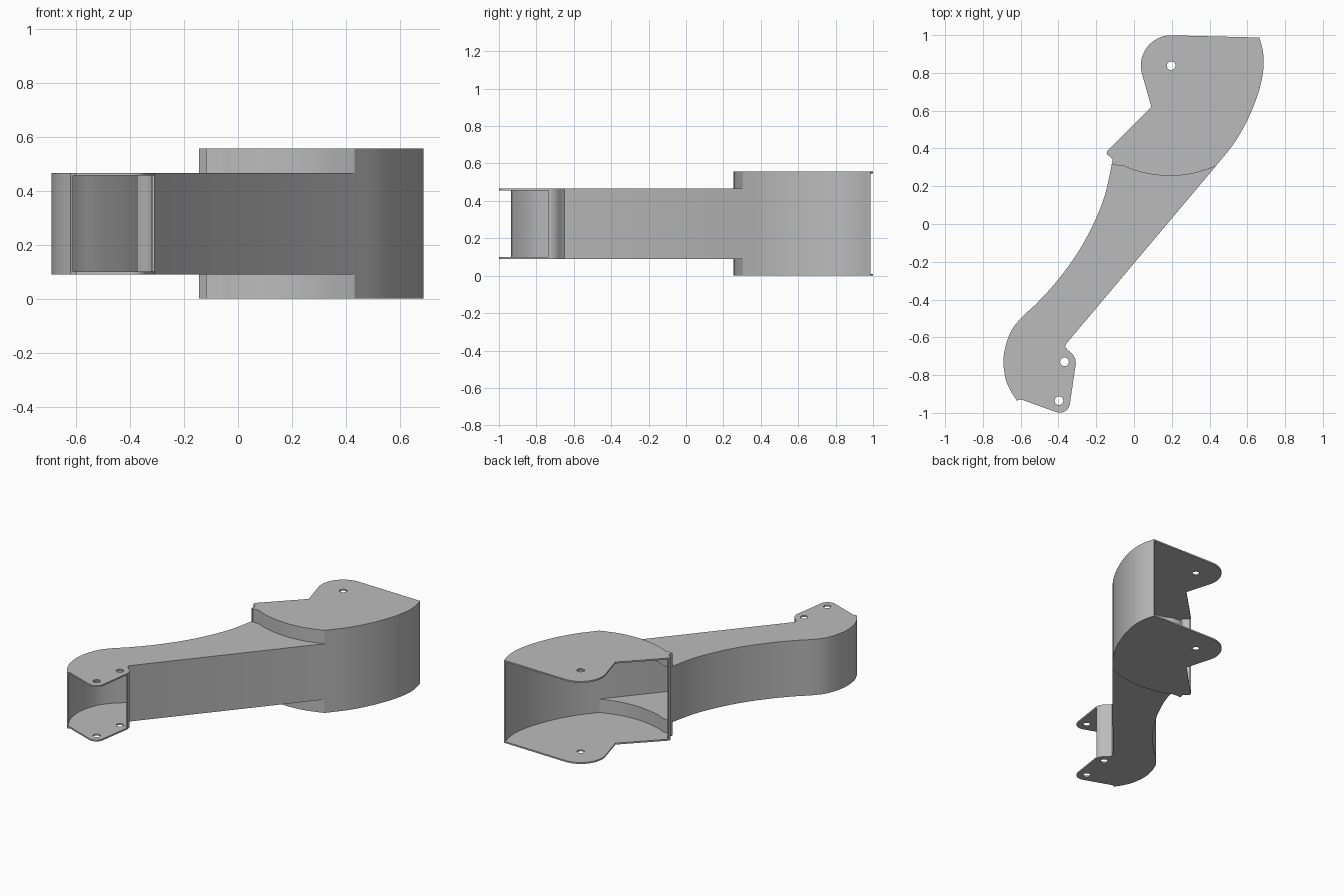
import bpy
import math
from mathutils import Vector

if "Cube" in bpy.data.objects:
    bpy.data.objects.remove(bpy.data.objects["Cube"])

T = 0.010                      # sheet thickness
HEAD = (0.0, 0.556)            # height range of the wide end
ARM = (0.09, 0.466)            # height range of the narrow arm

metal = bpy.data.materials.new("grey metal")
metal.diffuse_color = (0.5, 0.5, 0.5, 1)
metal.use_nodes = True
metal.node_tree.nodes["Principled BSDF"].inputs["Base Color"].default_value = metal.diffuse_color


def spline(points, steps=6):
    """Smooth curve through the given points."""
    p = [Vector(q) for q in points]
    p = [2 * p[0] - p[1]] + p + [2 * p[-1] - p[-2]]
    out = []
    for a, b, c, d in zip(p, p[1:], p[2:], p[3:]):
        for i in range(steps):
            t = i / steps
            out.append(0.5 * (2 * b + (c - a) * t + (2 * a - 5 * b + 4 * c - d) * t**2
                              + (3 * b - a - 3 * c + d) * t**3))
    return [tuple(v) for v in out + [p[-2]]]


def arc(cx, cy, r, a0, a1, n=16):
    return [(cx + r * math.cos(math.radians(a0 + (a1 - a0) * i / n)),
             cy + r * math.sin(math.radians(a0 + (a1 - a0) * i / n))) for i in range(n + 1)]


def slab(name, outline, z0, z1, holes=()):
    """Flat outline with round holes, extruded from z0 to z1."""
    cu = bpy.data.curves.new(name, 'CURVE')
    cu.dimensions, cu.fill_mode, cu.extrude = '2D', 'BOTH', (z1 - z0) / 2
    for loop in [outline] + [arc(x, y, 0.023, 0, 345, 23) for x, y in holes]:
        s = cu.splines.new('POLY')
        s.points.add(len(loop) - 1)
        s.use_cyclic_u = True
        for pt, (x, y) in zip(s.points, loop):
            pt.co = (x, y, 0, 1)
    ob = bpy.data.objects.new(name, cu)
    ob.location.z = (z0 + z1) / 2
    bpy.context.collection.objects.link(ob)
    bpy.ops.object.select_all(action='DESELECT')
    ob.select_set(True)
    bpy.context.view_layer.objects.active = ob
    bpy.ops.object.convert(target='MESH')
    ob = bpy.context.object
    ob.name = name
    ob.data.materials.clear()
    ob.data.materials.append(metal)
    bpy.ops.object.shade_smooth_by_angle(angle=math.radians(30))


def wall(name, path, z0, z1, side):
    """Thin upright sheet along a path; side +1 thickens to the left, -1 to the right."""
    p = [Vector(q) for q in path]
    inner = []
    for i, q in enumerate(p):
        d = (p[min(i + 1, len(p) - 1)] - p[max(i - 1, 0)]).normalized()
        inner.append(tuple(q + Vector((-d.y, d.x)) * T * side))
    slab(name, list(path) + inner[::-1], z0, z1)


# Edge lines shared by plates and walls
head_right = spline([(0.664, 0.987), (0.683, 0.91), (0.685, 0.82), (0.66, 0.70),
                     (0.605, 0.56), (0.53, 0.428), (0.432, 0.305)])
step = [(-0.118, 0.312)] + spline([(-0.06, 0.310), (0.0, 0.285), (0.1, 0.262), (0.2, 0.255),
                                   (0.3, 0.265), (0.38, 0.287), (0.432, 0.305)])
lip = [(-0.14, 0.388), (-0.145, 0.372), (-0.113, 0.342), (-0.118, 0.312)]
arm_left = spline([(-0.118, 0.312), (-0.155, 0.15), (-0.215, 0.0), (-0.30, -0.155),
                   (-0.41, -0.305), (-0.515, -0.42), (-0.60, -0.50), (-0.657, -0.58),
                   (-0.69, -0.70), (-0.682, -0.81), (-0.655, -0.88), (-0.62, -0.935)])
arm_right = [(0.432, 0.305), (-0.358, -0.633), (-0.365, -0.650)] + spline(
    [(-0.350, -0.667), (-0.325, -0.69), (-0.311, -0.715), (-0.308, -0.74)])

# Full plate outlines
head_outline = (head_right + step[::-1][1:] + lip[::-1][1:] + [(0.092, 0.62)]
                + arc(0.197, 0.838, 0.161, 200, 90))
arm_outline = (arm_left + [(-0.60, -0.928)] + arc(-0.393, -0.945, 0.054, 250, 352, 10)
               + arm_right[::-1] + step[::-1][1:-1])

# Paired plates
for label, z in (("lower", HEAD[0]), ("upper", HEAD[1] - T)):
    slab(label + "_head_plate", head_outline, z, z + T, [(0.197, 0.838)])
for label, z in (("lower", ARM[0]), ("upper", ARM[1] - T)):
    slab(label + "_arm_plate", arm_outline, z, z + T, [(-0.368, -0.73), (-0.397, -0.935)])

# Upright walls
wall("head_side_wall", head_right, *HEAD, -1)
wall("head_lip_wall", lip, *HEAD, 1)
wall("lower_step_wall", step, HEAD[0], ARM[0] + T, 1)
wall("upper_step_wall", step, ARM[1] - T, HEAD[1], 1)
wall("arm_left_wall", arm_left, *ARM, 1)
wall("arm_right_wall", arm_right[:-1], *ARM, -1)
